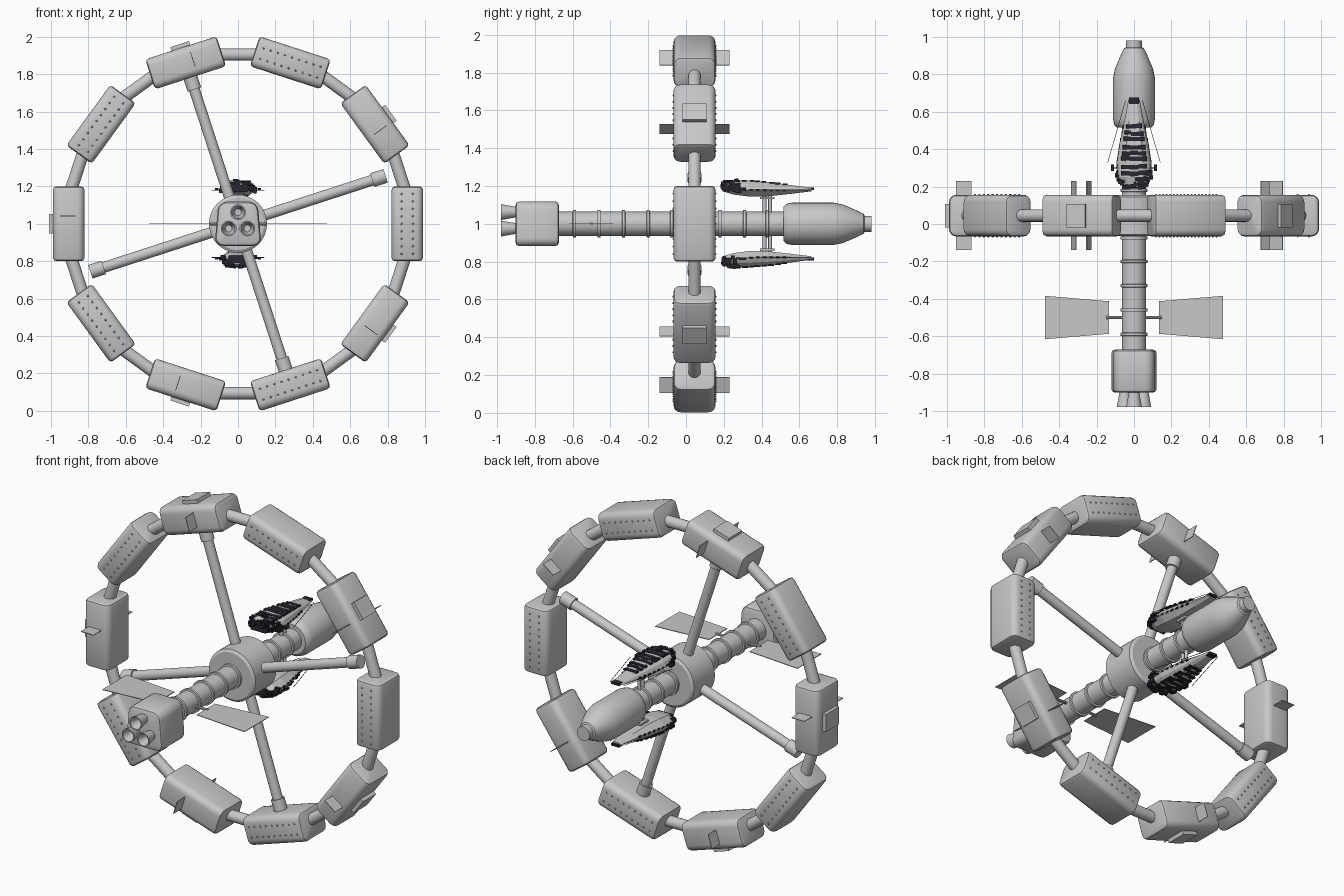
import bpy, bmesh, math, random
from mathutils import Matrix, Vector

if "Cube" in bpy.data.objects:
    bpy.data.objects.remove(bpy.data.objects["Cube"])
random.seed(4)


def material(name, rgb):
    m = bpy.data.materials.new(name)
    m.use_nodes = True
    m.diffuse_color = (*rgb, 1)
    m.node_tree.nodes["Principled BSDF"].inputs["Base Color"].default_value = (*rgb, 1)
    return m


GREY = material("hull grey", (0.58, 0.58, 0.58))
DARK = material("dark tiles", (0.02, 0.02, 0.028))
T, I = Matrix.Translation, Matrix.Identity(4)
CORE = T((0, 0, 1))


def finish(name, bm, mat=GREY, matrix=I, smooth=True):
    bmesh.ops.transform(bm, matrix=matrix, verts=bm.verts)
    bmesh.ops.recalc_face_normals(bm, faces=bm.faces)
    me = bpy.data.meshes.new(name)
    bm.to_mesh(me)
    bm.free()
    me.materials.append(mat)
    ob = bpy.data.objects.new(name, me)
    bpy.context.collection.objects.link(ob)
    if smooth:
        bpy.ops.object.select_all(action="DESELECT")
        ob.select_set(True)
        bpy.context.view_layer.objects.active = ob
        bpy.ops.object.shade_smooth_by_angle(angle=math.radians(32))
    return ob


def add_box(bm, centre, size):
    m = T(centre) @ Matrix.Diagonal((*size, 1))
    return bmesh.ops.create_cube(bm, size=1, matrix=m)["verts"]


def add_rod(bm, p0, p1, r0, r1=None, sides=20):
    p0, p1 = Vector(p0), Vector(p1)
    d = p1 - p0
    m = T((p0 + p1) / 2) @ d.to_track_quat("Z", "Y").to_matrix().to_4x4()
    bmesh.ops.create_cone(bm, cap_ends=True, segments=sides, radius1=r0,
                          radius2=r0 if r1 is None else r1, depth=d.length, matrix=m)


def loft(bm, rings):
    rows = [[bm.verts.new(p) for p in ring] for ring in rings]
    n = len(rows[0])
    for a, b in zip(rows, rows[1:]):
        for i in range(n):
            j = (i + 1) % n
            bm.faces.new((a[i], a[j], b[j], b[i]))
    bm.faces.new(rows[0])
    bm.faces.new(rows[-1])


def lathe(name, profile, sides=32):
    # profile of (y, radius) turned about the long axis
    bm = bmesh.new()
    turns = [math.tau * i / sides for i in range(sides)]
    loft(bm, [[(r * math.cos(t), y, r * math.sin(t)) for t in turns] for y, r in profile])
    return finish(name, bm, GREY, CORE)


def bevel_edges(bm, test, width, segments):
    edges = [e for e in bm.edges if test(e)]
    bmesh.ops.bevel(bm, geom=edges, offset=width, segments=segments, profile=0.5, affect="EDGES")


# Habitat ring: local x is radial, z runs along the ring
R = 0.905
for k in range(10):
    frame = T((0, 0.045, 1)) @ Matrix.Rotation(-math.radians(36 * k), 4, "Y")
    bm = bmesh.new()
    add_box(bm, (R, 0, 0), (0.168, 0.222, 0.4))
    bevel_edges(bm, lambda e: abs(e.verts[0].co.z - e.verts[1].co.z) > 0.1, 0.038, 4)
    bevel_edges(bm, lambda e: e.verts[0].co.z * e.verts[1].co.z > 0.03, 0.018, 2)
    finish("ring_module", bm, GREY, frame)

    bm = bmesh.new()
    add_rod(bm, (R, 0, -0.15), (R, 0, 0.15), 0.033)
    finish("ring_tube", bm, GREY, frame @ Matrix.Rotation(-math.radians(18), 4, "Y"))

    bm = bmesh.new()
    if k % 2:
        # side fins and raised outer hatch
        add_box(bm, (R + 0.005, 0, -0.042), (0.085, 0.37, 0.004))
        add_box(bm, (0.995, 0, 0), (0.03, 0.125, 0.105))
        finish("module_fin_and_hatch", bm, GREY, frame, False)
    else:
        # rows of window studs on both sides
        for side in (-1, 1):
            for row in (-1, 1):
                for i in range(9):
                    spot = (R + row * 0.03, side * 0.111, (i - 4) * 0.04)
                    bmesh.ops.create_icosphere(bm, subdivisions=1, radius=0.006, matrix=T(spot))
        finish("window_studs", bm, GREY, frame)

# Four spokes with end collars
for k in range(4):
    bm = bmesh.new()
    add_rod(bm, (0.1, 0, 0), (0.78, 0, 0), 0.029)
    add_rod(bm, (0.755, 0, 0), (0.83, 0, 0), 0.038)
    finish("spoke", bm, GREY,
           T((0, 0.045, 1)) @ Matrix.Rotation(-math.radians(18 + 90 * k), 4, "Y"))

# Hub, spine tube and its bands
lathe("hub", [(-0.065, 0.14), (-0.055, 0.155), (0.145, 0.155), (0.155, 0.14)], 40)
lathe("spine_tube", [(-0.7, 0.064), (0.56, 0.064)])
for y in (-0.59, -0.46, -0.33, -0.2, -0.075, 0.18, 0.31, 0.43):
    lathe("spine_band", [(y - 0.009, 0.064), (y - 0.007, 0.073), (y + 0.007, 0.073), (y + 0.009, 0.064)])

# Rear capsule with docking nub
lathe("rear_capsule", [(0.515, 0.09), (0.53, 0.105), (0.56, 0.112), (0.78, 0.112), (0.83, 0.102),
                       (0.9, 0.072), (0.94, 0.052), (0.945, 0.042), (0.98, 0.042)])

# Engine block, narrower at the top
bm = bmesh.new()
for v in add_box(bm, (0, -0.787, 0), (0.25, 0.23, 0.236)):
    if v.co.z > 0:
        v.co.x *= 0.84
bevel_edges(bm, lambda e: abs(e.verts[0].co.y - e.verts[1].co.y) > 0.1, 0.045, 4)
bevel_edges(bm, lambda e: abs(e.verts[0].co.y - e.verts[1].co.y) < 0.01, 0.02, 2)
finish("engine_block", bm, GREY, CORE)

# Three hollow flared nozzles
for x, z in ((0, 0.062), (-0.05, -0.025), (0.05, -0.025)):
    bm = bmesh.new()
    shape = [(-0.89, 0.026), (-0.978, 0.042), (-0.978, 0.035), (-0.91, 0.018)]
    turns = [math.tau * i / 24 for i in range(24)]
    loft(bm, [[(x + r * math.cos(t), y, z + r * math.sin(t)) for t in turns] for y, r in shape])
    finish("engine_nozzle", bm, GREY, CORE)

# Side panels on short booms
for s in (-1, 1):
    bm = bmesh.new()
    for v in add_box(bm, (s * 0.305, -0.5, 0), (0.34, 0.2, 0.004)):
        v.co.y = -0.5 + (v.co.y + 0.5) * (1.16 if abs(v.co.x) > 0.3 else 0.87)
    add_rod(bm, (s * 0.05, -0.5, 0), (s * 0.15, -0.5, 0), 0.008, sides=10)
    finish("side_panel", bm, GREY, CORE, False)

# Docked shuttles: half width, belly and back heights at stations along the hull
STATIONS = [(0.2, 0.055, 0.17, 0.215), (0.25, 0.09, 0.155, 0.228), (0.33, 0.094, 0.145, 0.23),
            (0.43, 0.078, 0.145, 0.222), (0.55, 0.052, 0.158, 0.205), (0.665, 0.03, 0.172, 0.19)]


def station(y):
    for a, b in zip(STATIONS, STATIONS[1:]):
        if y <= b[0]:
            f = (y - a[0]) / (b[0] - a[0])
            return [p + (q - p) * f for p, q in zip(a, b)]
    return STATIONS[-1]


for turn in (0, math.pi):
    place = CORE @ Matrix.Rotation(turn, 4, "Y")
    bm = bmesh.new()
    rings = []
    for y, w, lo, hi in STATIONS:
        mid = lo + (hi - lo) * 0.4
        half = [(0.55 * w, lo), (w, mid), (0.85 * w, mid + (hi - mid) * 0.55), (0.5 * w, hi)]
        rings.append([(x, y, z) for x, z in half] + [(-x, y, z) for x, z in reversed(half)])
    loft(bm, rings)
    finish("shuttle_hull", bm, GREY, place, False)

    # uneven dark tile bands over the back
    bm = bmesh.new()
    for i in range(8):
        y = 0.275 + i * 0.035
        _, w, lo, hi = station(y)
        for c in (-0.5, 0, 0.5):
            shift = random.uniform(-0.007, 0.007)
            add_box(bm, (c * w, y + shift, hi - 0.001), (0.5 * w, 0.023, 0.008))
        for s in (-1, 1):
            add_box(bm, (s * w * 0.93, y, lo + (hi - lo) * 0.42), (0.012, 0.02, 0.01))
    add_box(bm, (0, 0.66, 0.186), (0.052, 0.035, 0.014))
    # dark machinery clustered at the stern
    for i in range(46):
        y = random.uniform(0.195, 0.28)
        _, w, lo, hi = station(max(y, 0.2))
        a = random.uniform(0, math.pi)
        spot = (w * math.cos(a), y, lo + 0.02 + (hi - lo - 0.02) * math.sin(a))
        add_box(bm, spot, [random.uniform(0.012, 0.028) for _ in range(3)])
    add_box(bm, (0, 0.2, 0.19), (0.1, 0.016, 0.04))
    for s in (-1, 1):
        add_box(bm, (s * 0.115, 0.3, 0.185), (0.016, 0.035, 0.014))
        add_box(bm, (s * 0.1, 0.3, 0.185), (0.04, 0.006, 0.005))
        add_rod(bm, (s * 0.045, 0.66, 0.18), (s * 0.14, 0.33, 0.18), 0.0015, sides=6)
    finish("shuttle_tiles", bm, DARK, place, False)

    # docking struts down to the spine
    bm = bmesh.new()
    for y in (0.415, 0.445):
        add_rod(bm, (0, y, 0.05), (0, y, 0.15), 0.01, sides=12)
    add_box(bm, (0, 0.43, 0.137), (0.05, 0.075, 0.012))
    finish("docking_strut", bm, GREY, place)
